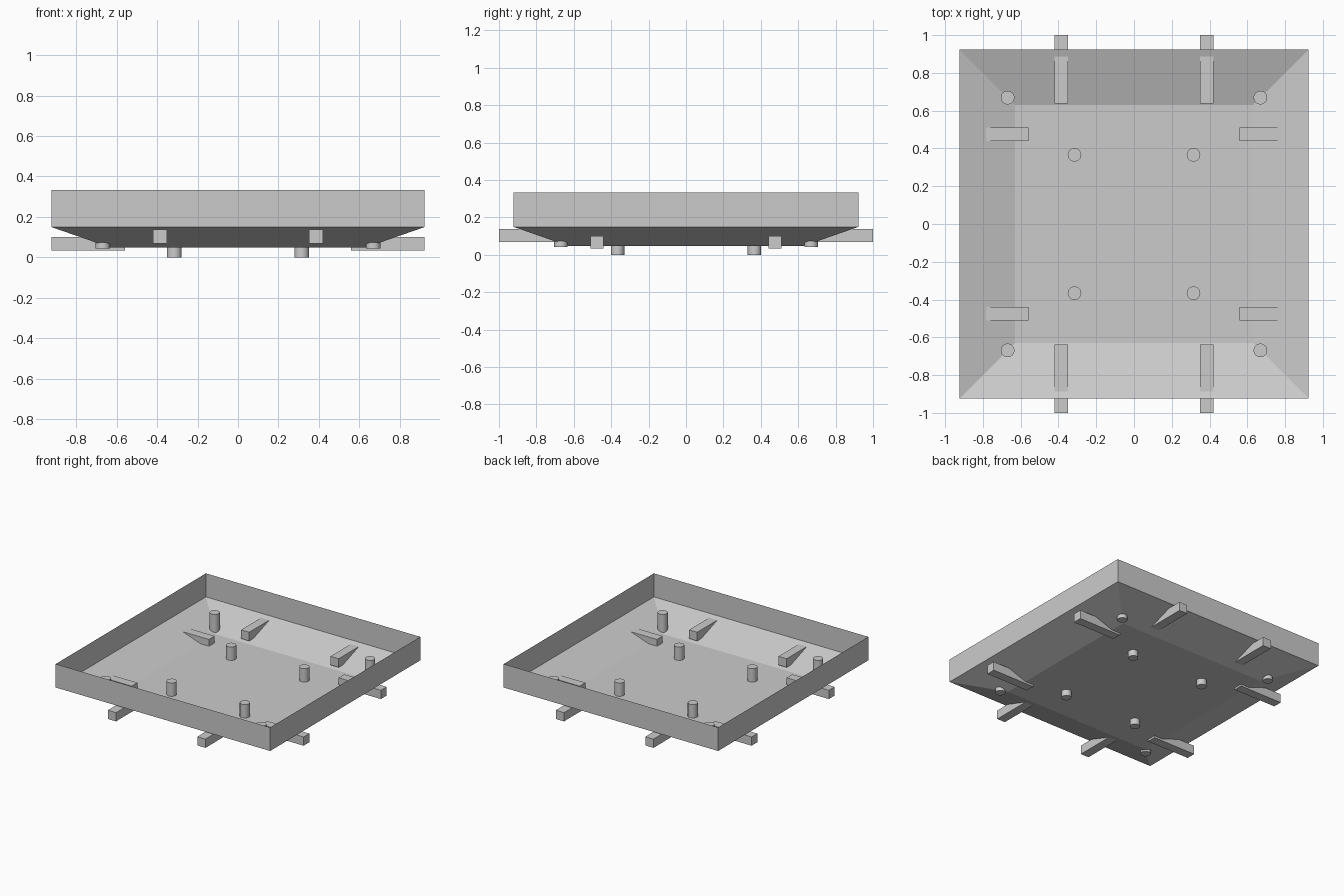
import bpy, bmesh

if "Cube" in bpy.data.objects:
    bpy.data.objects.remove(bpy.data.objects["Cube"])


def add_object(name, bm):
    bmesh.ops.recalc_face_normals(bm, faces=bm.faces)
    mesh = bpy.data.meshes.new(name)
    bm.to_mesh(mesh)
    bm.free()
    obj = bpy.data.objects.new(name, mesh)
    bpy.context.collection.objects.link(obj)
    return obj


def bar(name, centre, size):
    bpy.ops.mesh.primitive_cube_add(size=1, location=centre)
    obj = bpy.context.object
    obj.name = name
    obj.scale = size


def peg(name, x, y, bottom, top):
    bpy.ops.mesh.primitive_cylinder_add(vertices=24, radius=0.036, depth=top - bottom,
                                        location=(x, y, (bottom + top) / 2))
    bpy.context.object.name = name
    bpy.ops.object.shade_smooth_by_angle()


# Tray: open thin shell made of square rings (half width, height)
bm = bmesh.new()
rings = [[bm.verts.new((sx * h, sy * h, z))
          for sx, sy in ((-1, -1), (1, -1), (1, 1), (-1, 1))]
         for h, z in ((0.63, 0.048), (0.923, 0.15), (0.923, 0.333))]
bm.faces.new(rings[0])
for low, high in zip(rings, rings[1:]):
    for i in range(4):
        j = (i + 1) % 4
        bm.faces.new((low[i], low[j], high[j], high[i]))
add_object("tray", bm)

for sx in (-1, 1):
    for sy in (-1, 1):
        # Bars piercing the sloped skirt on every side
        bar("end_bar", (sx * 0.385, sy * 0.819, 0.103), (0.07, 0.362, 0.068))
        bar("side_bar", (sx * 0.74, sy * 0.475, 0.067), (0.364, 0.07, 0.068))
        # Pegs through the floor and near the corners
        peg("floor_peg", sx * 0.315, sy * 0.366, 0.0, 0.152)
        peg("corner_peg", sx * 0.669, sy * 0.669, 0.043, 0.195)
